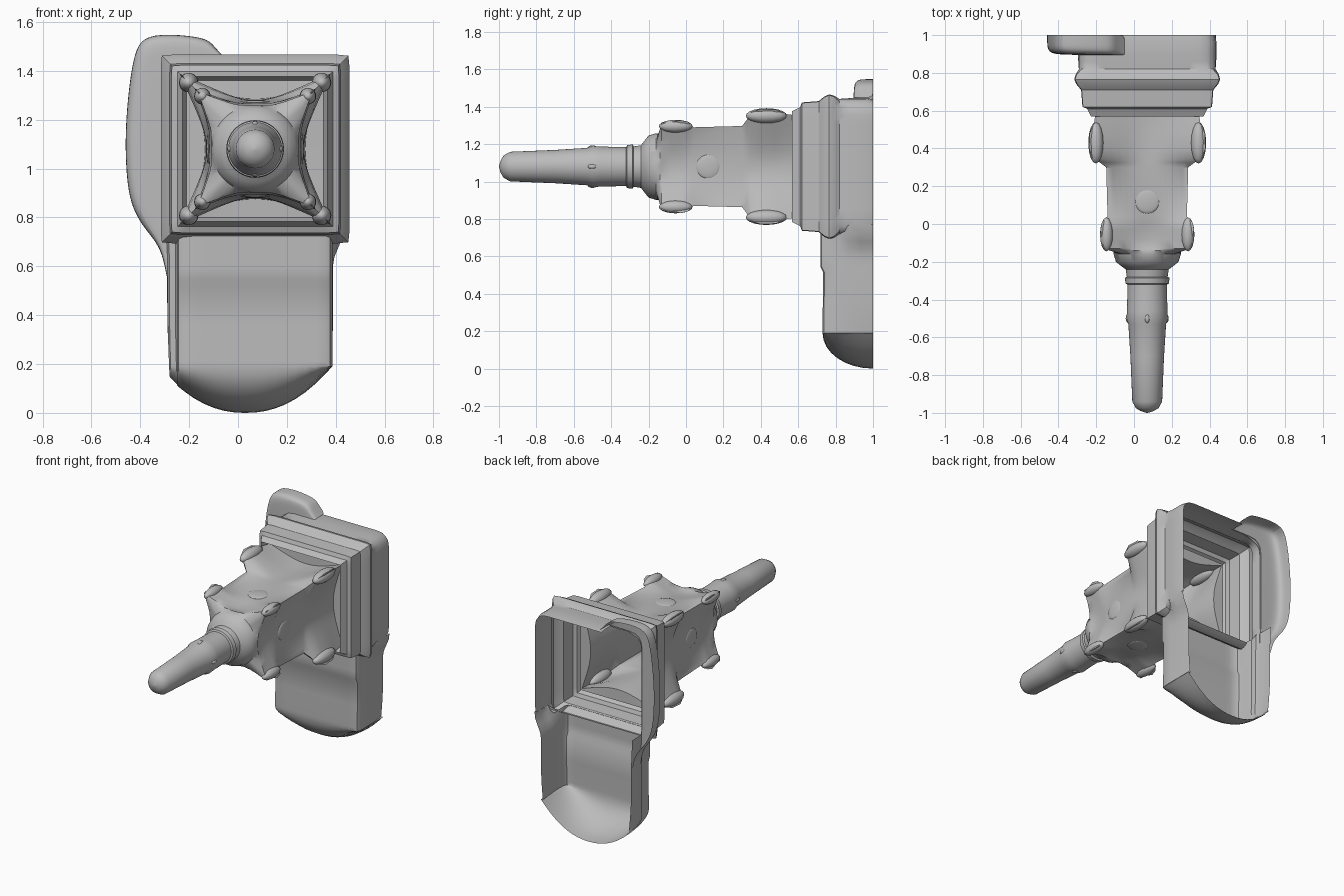
import bpy, bmesh, math
from mathutils import Vector

cube = bpy.data.objects.get("Cube")
if cube:
    bpy.data.objects.remove(cube)

CX, CZ = 0.07, 1.08          # tower axis
grey = bpy.data.materials.new("stone_grey")
grey.use_nodes = True
COLOUR = (0.5, 0.5, 0.5, 1)
grey.diffuse_color = COLOUR
grey.node_tree.nodes["Principled BSDF"].inputs["Base Color"].default_value = COLOUR


def finish(name, bm, angle=35, subdiv=0):
    """Turn a bmesh into a smooth-shaded object."""
    me = bpy.data.meshes.new(name)
    bm.to_mesh(me)
    bm.free()
    ob = bpy.data.objects.new(name, me)
    bpy.context.collection.objects.link(ob)
    me.materials.append(grey)
    if subdiv:
        mod = ob.modifiers.new("soften", "SUBSURF")
        mod.levels = mod.render_levels = subdiv
    bpy.ops.object.select_all(action="DESELECT")
    ob.select_set(True)
    bpy.context.view_layer.objects.active = ob
    bpy.ops.object.shade_smooth_by_angle(angle=math.radians(angle))
    return ob


def loft(rows, closed):
    """Skin rows of points that all have the same count."""
    bm = bmesh.new()
    grid = [[bm.verts.new(p) for p in row] for row in rows]
    n = len(grid[0])
    for a, b in zip(grid, grid[1:]):
        for i in range(n if closed else n - 1):
            j = (i + 1) % n
            bm.faces.new((a[i], a[j], b[j], b[i]))
    return bm


def ring(y, mid, corner=None, radius=0, steps=8):
    """Four-sided ring with bowed sides; a circle if no corner is given."""
    pts = []
    for side in range(4):
        c, s = round(math.cos(side * math.pi / 2)), round(math.sin(side * math.pi / 2))
        for k in range(-steps, steps):
            t = k / steps
            if corner is None:
                d = mid * math.cos(math.atan(t))
            else:
                d = mid + (corner - mid) * abs(t) ** 2.2
            u, v = d, d * t
            core = d - radius
            if radius and abs(v) > core:          # rounded corner
                off = Vector((radius, abs(v) - core)).normalized() * radius
                u, v = core + off.x, math.copysign(core + off.y, v)
            pts.append((CX + u * c - v * s, y, CZ + u * s + v * c))
    return pts


# Tower: round spire, two horned tiers, dished plate, square cornice, open back
spire = [(-1, 0.003), (-0.99, 0.035), (-0.975, 0.06), (-0.94, 0.079), (-0.7, 0.089),
         (-0.53, 0.1), (-0.5, 0.11), (-0.46, 0.107), (-0.32, 0.104), (-0.315, 0.115),
         (-0.285, 0.118), (-0.28, 0.108), (-0.24, 0.114), (-0.225, 0.135), (-0.2, 0.166),
         (-0.16, 0.178)]
tiers = [(-0.14, 0.178, 0.2), (-0.13, 0.172, 0.235), (-0.08, 0.17, 0.238), (-0.03, 0.175, 0.248),
         (0.01, 0.182, 0.24), (0.04, 0.187, 0.21), (0.3, 0.2, 0.217), (0.325, 0.2, 0.25),
         (0.345, 0.2, 0.29), (0.4, 0.2, 0.308), (0.48, 0.2, 0.305), (0.54, 0.2, 0.28),
         (0.627, 0.205, 0.27), (0.63, 0.28, 0.28), (0.568, 0.297, 0.297),
         (0.61, 0.318, 0.318), (0.62, 0.343, 0.343, 0.01), (0.71, 0.35, 0.35, 0.01),
         (0.74, 0.375, 0.375, 0.015), (0.765, 0.386, 0.386, 0.015), (0.79, 0.38, 0.38, 0.02),
         (0.82, 0.362, 0.362, 0.05), (0.86, 0.365, 0.365, 0.07), (0.9, 0.367, 0.367, 0.08),
         (0.96, 0.367, 0.367, 0.08), (1, 0.36, 0.36, 0.08)]
bm = loft([ring(*r) for r in spire + tiers], True)
bm.faces.new(list(bm.verts)[:64])
# Openings into the lower body and the side tray
gone = []
for f in bm.faces:
    c = f.calc_center_median()
    floor = c.z < 0.76 and c.y > (0.82 if -0.27 < c.x < 0.37 else 0.86)
    tray = c.y > 0.9 and (c.x < -0.27 or (c.z > 1.4 and c.x < -0.08))
    if floor or tray:
        gone.append(f)
bmesh.ops.delete(bm, geom=gone, context="FACES")
bmesh.ops.recalc_face_normals(bm, faces=bm.faces)
finish("tower", bm)


def blob(name, centre, size):
    bm = bmesh.new()
    bmesh.ops.create_uvsphere(bm, u_segments=16, v_segments=10, radius=1)
    bmesh.ops.scale(bm, vec=size, verts=bm.verts)
    bmesh.ops.translate(bm, vec=centre, verts=bm.verts)
    finish(name, bm, 60)


# Corner horns, wall bosses and spire knobs
for sx in (-1, 1):
    for sz in (-1, 1):
        blob("front_horn", (CX + sx * 0.216, -0.055, CZ + sz * 0.216), (0.034, 0.09, 0.034))
        blob("rear_horn", (CX + sx * 0.272, 0.43, CZ + sz * 0.272), (0.04, 0.11, 0.04))
for k in range(4):
    dx, dz = round(math.cos(k * math.pi / 2)), round(math.sin(k * math.pi / 2))
    size = [0.065 if d == 0 else 0.01 for d in (dx, dz)]
    blob("wall_boss", (CX + dx * 0.19, 0.12, CZ + dz * 0.19), (size[0], 0.065, size[1]))
    blob("spire_knob", (CX + dx * 0.1, -0.5, CZ + dz * 0.1), (0.014, 0.025, 0.014))

# Lower body: open-backed shell with a scooped bottom, flaring to the tower's left wall
section = [(-0.29, 1), (-0.288, 0.89), (-0.28, 0.868), (-0.256, 0.858), (-0.25, 0.84),
           (-0.25, 0.77), (-0.243, 0.745), (-0.225, 0.735)]
section += [(-0.225 + 0.585 * i / 14, 0.73) for i in range(1, 15)]
section += [(0.376, 0.737), (0.386, 0.76), (0.388, 0.82), (0.388, 0.87), (0.388, 0.93), (0.385, 1)]
TOP_OF_SCOOP = 0.19


def bottom_edge(x):
    return TOP_OF_SCOOP * min(1, abs(x - 0.03) / 0.355) ** 2.2


def tuck(x, y, z):
    """Draw the rear rim inward towards the bottom."""
    amount = 0.035 * max(0, 1 - z / 0.4) ** 1.5 * max(0, (y - 0.8) / 0.2)
    return x - math.copysign(amount, x) * (abs(x) > 0.2)


rows = []
for z, shift, flare in ((0.77, -0.012, 0.049), (0.725, -0.012, 0.043), (0.68, -0.012, 0.024),
                        (0.64, -0.012, 0.007), (0.6, -0.012, 0), (0.545, -0.012, 0),
                        (0.515, 0.003, 0), (0.36, 0.002, 0), (0.28, 0, 0), (0.21, 0, 0)):
    row = []
    for x, y in section:
        left, right = x > 0.38 and y > 0.85, x < -0.27
        row.append((tuck(x, y, z) + flare * left - 0.12 * flare * right,
                    y + shift * (y < 0.8), z if left or right else min(z, 0.725)))
    rows.append(row)
for i in range(9):
    a = i / 8 * math.pi / 2
    row = []
    for x, y in section:
        z = TOP_OF_SCOOP - (TOP_OF_SCOOP - bottom_edge(x)) * math.sin(a)
        row.append((tuck(x, y, z), y + (1 - y) * (1 - math.cos(a)), z))
    rows.append(row)
bm = loft(rows, False)
bmesh.ops.remove_doubles(bm, verts=bm.verts, dist=0.0005)
bmesh.ops.recalc_face_normals(bm, faces=bm.faces)
finish("lower_body", bm, 40)

# Side tray: shallow rounded shell hugging the tower
outer = [(-0.05, 1.45), (-0.09, 1.49), (-0.12, 1.53), (-0.2, 1.543), (-0.29, 1.55), (-0.39, 1.54),
         (-0.425, 1.47), (-0.447, 1.33), (-0.462, 1.15), (-0.458, 0.98), (-0.44, 0.85),
         (-0.385, 0.755), (-0.315, 0.68), (-0.292, 0.56)]
inner = [(-0.05, 1.445), (-0.1, 1.445), (-0.15, 1.445), (-0.2, 1.44), (-0.25, 1.42), (-0.28, 1.4),
         (-0.292, 1.37), (-0.295, 1.3), (-0.295, 1.15), (-0.295, 0.98), (-0.295, 0.86),
         (-0.292, 0.765), (-0.288, 0.68), (-0.288, 0.56)]
rows = []
for mix, y in ((0, 0.895), (0.4, 0.897), (0.85, 0.9), (0.99, 0.925), (1, 0.96), (1, 1)):
    row = []
    for a, b in zip(inner, outer):
        p = Vector(a).lerp(Vector(b), mix)
        row.append((p.x, y, p.y))
    rows.append(row)
bm = loft(rows, False)
bmesh.ops.recalc_face_normals(bm, faces=bm.faces)
finish("side_tray", bm, 50, 2)
